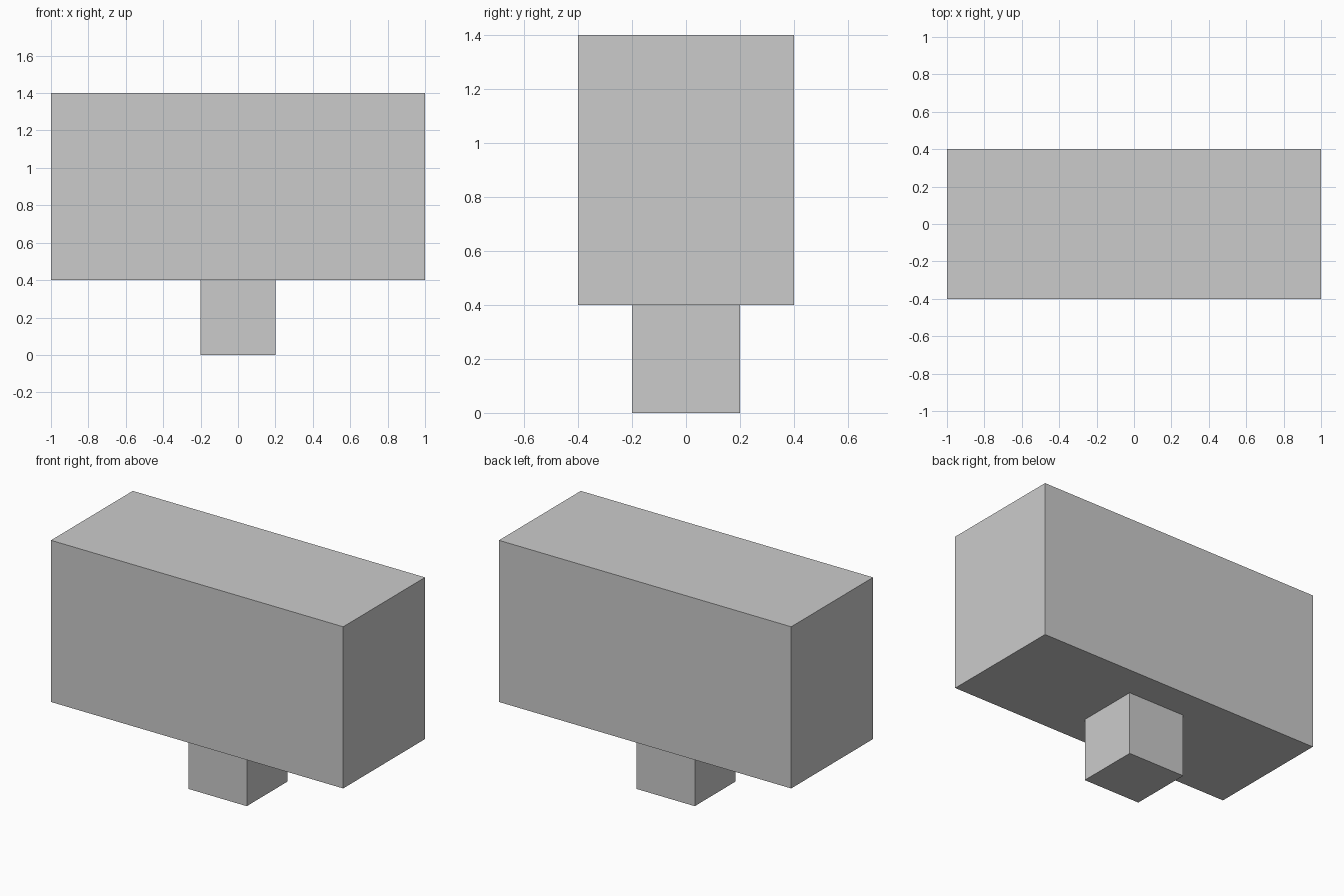
import bpy

if "Cube" in bpy.data.objects:
    bpy.data.objects.remove(bpy.data.objects["Cube"])


def box(name, size, base_z):
    """Axis-aligned box centred on x and y, standing on base_z."""
    bpy.ops.mesh.primitive_cube_add(size=1, location=(0, 0, base_z + size[2] / 2))
    obj = bpy.context.object
    obj.name = name
    obj.scale = size
    bpy.ops.object.transform_apply(location=False, rotation=False, scale=True)
    return obj


# Small square stem under the block
box("stem", (0.4, 0.4, 0.4), 0.0)

# Large block on top
box("block", (2.0, 0.8, 1.0), 0.4)
